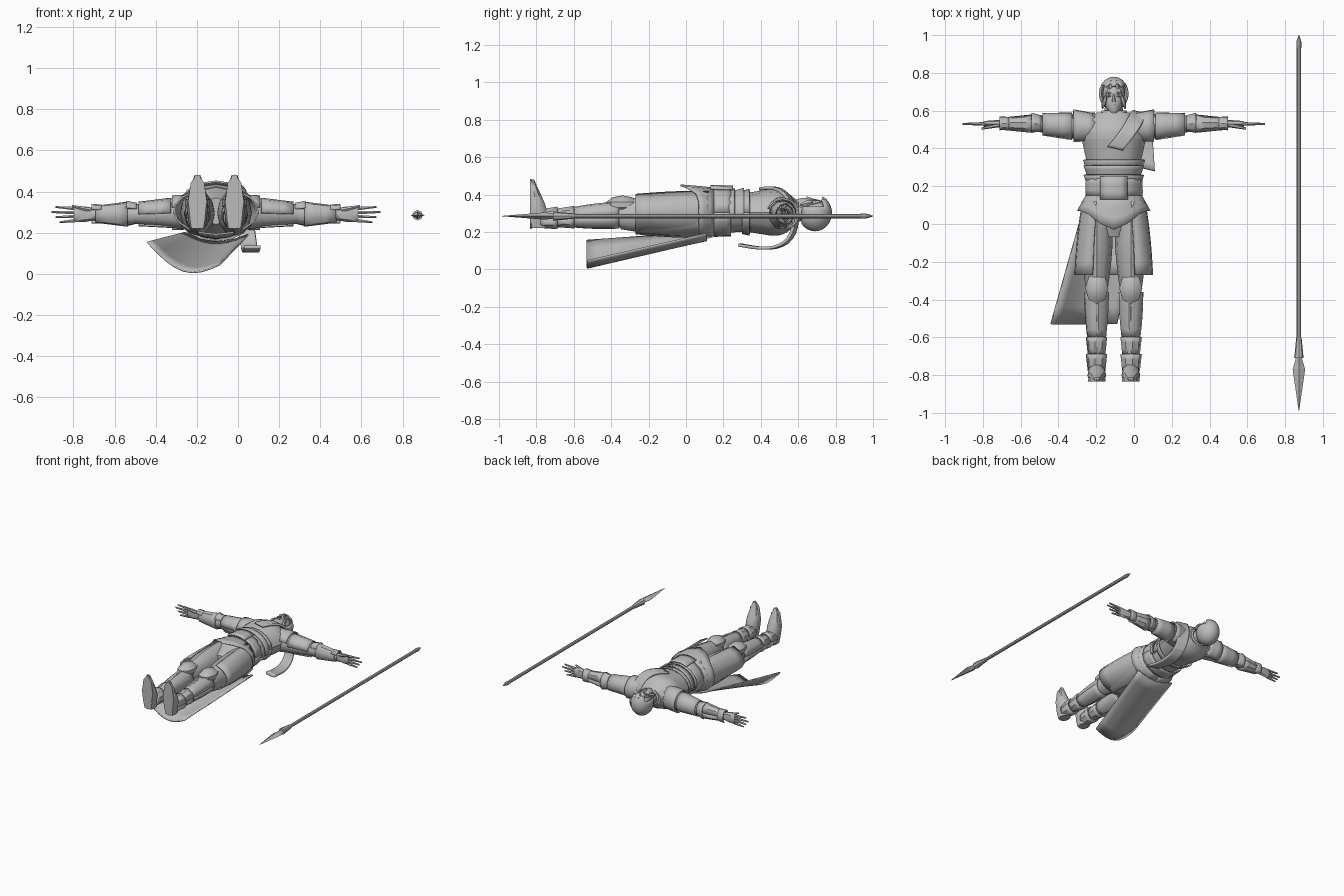
import bpy, bmesh
from math import sin, cos, pi, radians
from mathutils import Vector

cube = bpy.data.objects.get("Cube")
if cube:
    bpy.data.objects.remove(cube, do_unlink=True)

COLOUR = (.5, .5, .5, 1)
gray = bpy.data.materials.new("plain_gray")
gray.use_nodes = True
gray.diffuse_color = COLOUR
gray.node_tree.nodes["Principled BSDF"].inputs["Base Color"].default_value = COLOUR

# Middle of the figure, and the guide lines that its parts are built along
MIDDLE = Vector((-.107, 0, 0))
RING = (0, 360)
PLATE = .009
trunk = Vector((0, 0, .305)), Vector((0, 1, .305))
thigh = Vector((.09, .1, .3)), Vector((.09, -.35, .29))
shin = Vector((.09, -.35, .29)), Vector((.09, -.8, .27))
foot = Vector((.09, -.79, .22)), Vector((.09, -.82, .48))
upper_arm = Vector((.1, .51, .3)), Vector((.4, .53, .29))
forearm = Vector((.4, .53, .29)), Vector((.6, .53, .29))
hand = Vector((.59, .53, .29)), Vector((.69, .53, .29))
spear = Vector((.98, 0, .285)), Vector((.98, 1, .285))


def mix(a, b, t):
    return a + (b - a) * t


def finish(name, bm, thick=0, subdiv=0):
    """Turn the mesh into a smooth-shaded object."""
    bmesh.ops.recalc_face_normals(bm, faces=bm.faces)
    mesh = bpy.data.meshes.new(name)
    bm.to_mesh(mesh)
    bm.free()
    mesh.materials.append(gray)
    ob = bpy.data.objects.new(name, mesh)
    bpy.context.collection.objects.link(ob)
    if subdiv:
        mod = ob.modifiers.new("rounding", 'SUBSURF')
        mod.levels = mod.render_levels = subdiv
        mod.boundary_smooth = 'PRESERVE_CORNERS'
    if thick:
        mod = ob.modifiers.new("thickness", 'SOLIDIFY')
        mod.thickness, mod.offset = thick, 0
    bpy.ops.object.select_all(action='DESELECT')
    ob.select_set(True)
    bpy.context.view_layer.objects.active = ob
    bpy.ops.object.shade_smooth_by_angle(angle=radians(35))


def skin(name, rows, closed=False, caps=False, **options):
    """Join rows of points with faces."""
    bm = bmesh.new()
    verts = [[bm.verts.new(p) for p in row] for row in rows]
    count = len(rows[0])
    for a, b in zip(verts, verts[1:]):
        for i in range(count if closed else count - 1):
            j = (i + 1) % count
            bm.faces.new((a[i], a[j], b[j], b[i]))
    if caps:
        bm.faces.new(verts[0])
        bm.faces.new(verts[-1])
    finish(name, bm, **options)


def segment(name, line, start, end, part=(0, 1), deep=1, deep_end=None, bulge=0,
            sides=12, arc=None, side=1, warp=None):
    """Tapered piece along part of a line: solid, or a thin plate over an arc.
    Deep is the ratio of the second radius to the first."""
    axis = max(range(3), key=lambda i: abs(line[1][i] - line[0][i]))
    u, v = [i for i in range(3) if i != axis]
    steps = 6 if bulge else 3
    rows = []
    for step in range(steps + 1):
        t = step / steps
        centre = line[0].lerp(line[1], 0) + (line[1] - line[0]) * mix(*part, t)
        radius = mix(start, end, t) + bulge * sin(pi * t)
        ratio = mix(deep, deep_end or deep, t)
        row = []
        for i in range(sides):
            angle = radians(mix(*arc, i / (sides - 1))) if arc else 2 * pi * i / sides
            p = centre.copy()
            p[u] += radius * cos(angle)
            p[v] += radius * ratio * sin(angle)
            if warp:
                warp(p, angle, t)
            p.x *= side
            row.append(p + MIDDLE)
        rows.append(row)
    skin(name, rows, closed=not arc, caps=not arc, thick=PLATE if arc else 0)


def ball(name, loc, size, seg=12, side=1, cut=None, thick=0):
    """Ellipsoid; faces picked by the cut rule are left out."""
    bm = bmesh.new()
    bmesh.ops.create_uvsphere(bm, u_segments=seg, v_segments=seg * 2 // 3, radius=1)
    if cut:
        gone = [f for f in bm.faces if cut(f.calc_center_median())]
        bmesh.ops.delete(bm, geom=gone, context='FACES')
    for vert in bm.verts:
        vert.co = vert.co * Vector(size) + Vector(loc)
        vert.co.x *= side
        vert.co += MIDDLE
    finish(name, bm, thick)


# Torso and its armour
segment("lower_chest", trunk, .13, .17, part=(.27, .45), deep=.73)
segment("upper_chest", trunk, .17, .09, part=(.45, .59), deep=.73, bulge=.03)
segment("chest_rim", trunk, .15, .162, part=(.3, .34), deep=.75, sides=16, arc=RING)
segment("waist", trunk, .15, .13, part=(.06, .3), deep=.8)
for name, base in (("lower", .2), ("upper", .25)):
    segment(name + "_waist_band", trunk, .135, .156, part=(base, base + .06), deep=.82,
            sides=14, arc=(-15, 195))
segment("belt", trunk, .15, .147, part=(.15, .24), deep=.85, sides=16, arc=RING)
segment("buckle", trunk, .155, .15, part=(.13, .25), deep=.92, sides=5, arc=(62, 118))


def pointed_front(p, angle, t):
    p.y -= .1 * t * max(0, sin(angle)) ** 5


segment("hip_plate", trunk, .145, .19, part=(.15, .07), deep=.88, deep_end=.76, sides=17,
        arc=(-90, 270), warp=pointed_front)
segment("pelvis", trunk, .08, .165, part=(-.07, .1), deep=.8)

# Skirt, open at the front
segment("skirt", trunk, .165, .205, part=(.12, -.27), deep=.8, deep_end=.55, bulge=.006,
        sides=15, arc=(-237, 57))

# Cape, widening and sagging towards its hem
cape = []
for i in range(8):
    t = i / 7
    right, left = Vector((mix(-.26, -.44, t), mix(.2, .155, t))), Vector((mix(.05, -.09, t), mix(.19, .045, t)))
    row = []
    for j in range(9):
        x, z = right.lerp(left, j / 8)
        row.append((x, mix(.11, -.53, t), z - mix(.04, .085, t) * sin(pi * j / 8)))
    cape.append(row)
skin("cape", cape, thick=PLATE)

# Scarf across the chest, over the left shoulder and down the back
path = [(-.1, .4, .43), (-.05, .46, .44), (0, .53, .42), (.03, .6, .3), (.05, .57, .15),
        (.06, .45, .1), (.07, .29, .13)]
half = Vector((.04, -.01, 0))
skin("scarf", [[Vector(p) - half, Vector(p), Vector(p) + half] for p in path], thick=.016, subdiv=2)

# Neck and head, face upwards
segment("neck", trunk, .06, .045, part=(.54, .63))
segment("collar", trunk, .08, .062, part=(.56, .6), deep=.9, sides=14, arc=RING)
ball("skull", (0, .69, .3), (.06, .075, .075), seg=16)
jaw = Vector((0, .585, .345)), Vector((0, .68, .305))
segment("jaw", jaw, .022, .057, deep=1.2, bulge=.008)
nose = Vector((0, .645, .375)), Vector((0, .69, .37))
segment("nose", nose, .012, .004, deep=1.5, sides=6)
ball("mouth", (0, .622, .37), (.017, .005, .007), seg=8)
ball("hair", (0, .69, .302), (.075, .086, .094), seg=20, thick=PLATE,
     cut=lambda c: c.z > .25 and c.y < .5 or c.y < -.8)

for name, side in (("left_", 1), ("right_", -1)):
    # Eyes, brows and hair locks
    ball(name + "eye", (.025, .678, .367), (.012, .006, .007), seg=8, side=side)
    ball(name + "brow", (.027, .694, .368), (.018, .005, .008), seg=8, side=side)
    for k in range(3):
        x, y = .02 + .02 * k, .74 - .04 * k
        lock = Vector((x * .7, y + .02, .36)), Vector((x, y - .05, .345))
        segment(name + f"hair_lock_{k}", lock, .004, .003, bulge=.01, deep=1.3, sides=6, side=side)

    # Arm and its armour
    segment(name + "upper_arm", upper_arm, .08, .042, deep=1.1, side=side)
    segment(name + "forearm", forearm, .042, .023, deep=1.2, bulge=.005, side=side)
    segment(name + "shoulder_plate", upper_arm, .072, .085, part=(0, .38), deep=1.15, deep_end=.95,
            sides=11, arc=(-75, 160), side=side)
    segment(name + "upper_arm_plate", upper_arm, .07, .056, part=(.4, .92), sides=10,
            arc=(-110, 180), side=side)
    segment(name + "elbow_guard", upper_arm, .042, .052, part=(.95, 1.12), deep=1.2, sides=8,
            arc=(-60, 150), side=side)
    segment(name + "bracer", forearm, .046, .03, part=(.15, .92), deep=1.25, sides=10,
            arc=RING, side=side)
    segment(name + "cuff", forearm, .033, .035, part=(.78, 1.02), deep=1.3, sides=8,
            arc=(-70, 150), side=side)

    # Hand, fingers in a row from back to front
    segment(name + "palm", hand, .02, .014, deep=1.4, deep_end=2.6, bulge=.002, sides=8, side=side)
    for k in range(4):
        z = .26 + .019 * k
        finger = Vector((.68, .53, z)), Vector((.8 - .02 * abs(k - 2), .53, mix(.29, z, 1.3)))
        segment(name + f"finger_{k}", finger, .01, .005, sides=6, side=side)
    thumb = Vector((.61, .525, .31)), Vector((.7, .505, .33))
    segment(name + "thumb", thumb, .013, .006, sides=6, side=side)

    # Leg and its armour
    segment(name + "thigh", thigh, .08, .057, deep=1.32, bulge=.014, side=side)
    segment(name + "shin", shin, .056, .038, deep=1.2, side=side)
    ball(name + "knee_plate", (.09, -.34, .345), (.064, .09, .05), seg=8, side=side)
    segment(name + "greave", shin, .062, .047, part=(.02, .55), deep=1.1, bulge=.004,
            arc=RING, side=side)
    ridge = Vector((.09, -.39, .325)), Vector((.09, -.6, .3))
    segment(name + "shin_ridge", ridge, .05, .01, deep=.6, deep_end=2, sides=4, side=side)
    for level, top in (("upper", .55), ("lower", .75)):
        segment(name + level + "_boot_cuff", shin, .044, .054, part=(top + .2, top), deep=1.05,
                sides=10, arc=RING, side=side)

    # Boot on its upright sole
    def flat_sole(p, angle, t):
        p.y = max(p.y, -.83)
    segment(name + "boot", foot, .036, .014, deep=1.6, deep_end=.6, bulge=.024, sides=10,
            side=side, warp=flat_sole)
    sole = Vector((.09, -.833, .35)), Vector((.09, -.81, .35))
    segment(name + "sole", sole, .046, .044, deep=2.9, sides=8, side=side)

# Spear
segment("spear_shaft", spear, .012, .012, part=(-.62, .93), sides=8)
segment("spear_collar", spear, .025, .014, part=(-.71, -.6), sides=8)
segment("spear_blade", spear, .001, .033, part=(-.99, -.77), deep=.55, sides=4)
segment("spear_blade_base", spear, .033, .01, part=(-.77, -.69), deep=.55, deep_end=1, sides=4)
segment("spear_butt", spear, .01, .001, part=(.92, 1), bulge=.008, sides=8)
